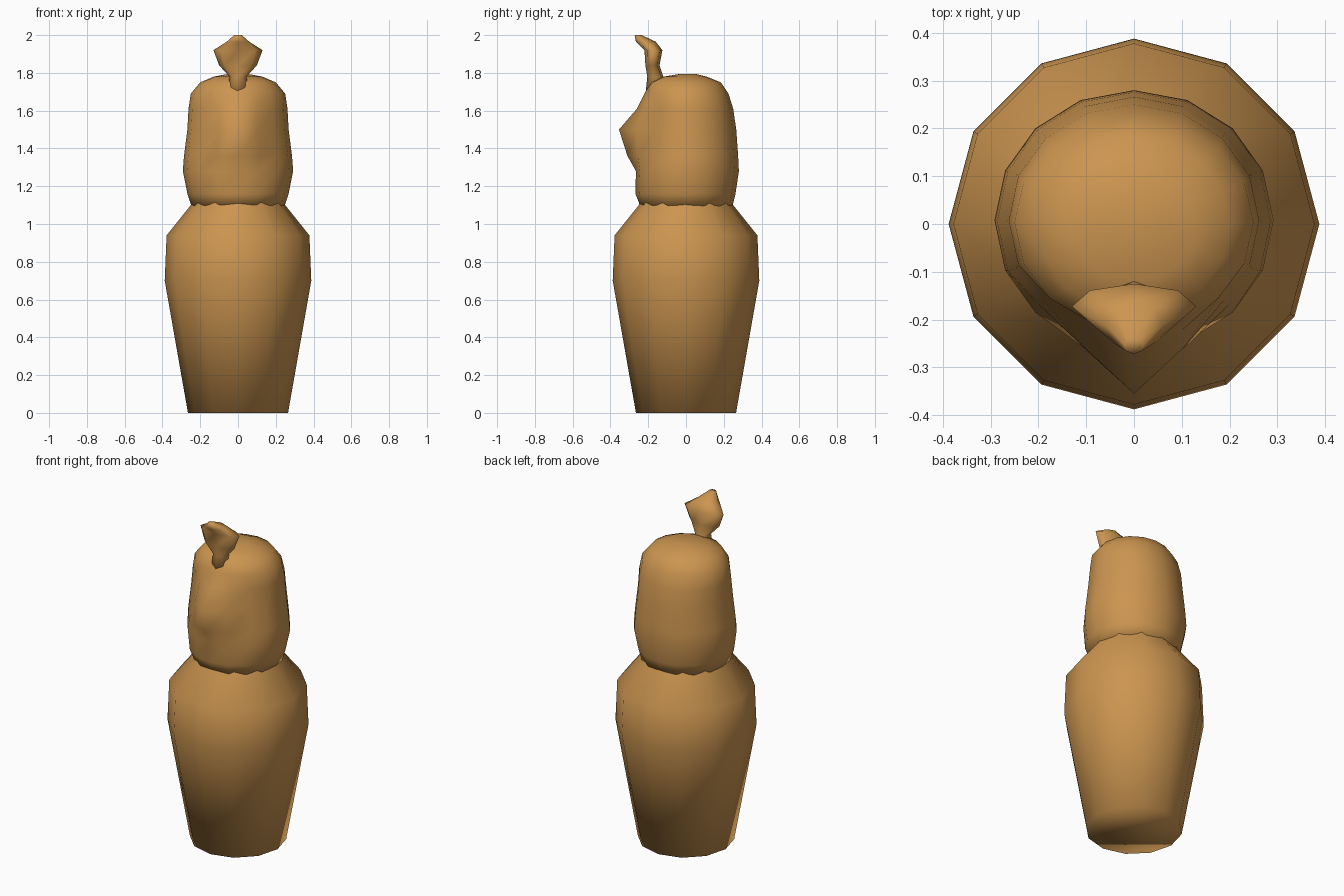
import bpy, bmesh, math

cube = bpy.data.objects.get("Cube")
if cube:
    bpy.data.objects.remove(cube, do_unlink=True)

clay = bpy.data.materials.new("ochre clay")
clay.use_nodes = True
clay.diffuse_color = (0.60, 0.30, 0.08, 1)
clay.node_tree.nodes["Principled BSDF"].inputs["Base Color"].default_value = clay.diffuse_color


def loft(name, rings, sides, shape=None):
    """Skin stacked ovals: each ring is (z, half width, front y, back y)."""
    bm = bmesh.new()
    loops = []
    for z, w, front, back in rings:
        loop = []
        for i in range(sides):
            a = 2 * math.pi * i / sides
            x = w * math.sin(a)
            y = (front + back) / 2 - (back - front) / 2 * math.cos(a)
            if shape:
                x, y = shape(x, y, z, min(i, sides - i))
            loop.append(bm.verts.new((x, y, z)))
        loops.append(loop)
    for low, high in zip(loops, loops[1:]):
        for i in range(sides):
            j = (i + 1) % sides
            bm.faces.new((low[i], low[j], high[j], high[i]))
    bm.faces.new(loops[0][::-1])
    bm.faces.new(loops[-1])
    bmesh.ops.recalc_face_normals(bm, faces=bm.faces)
    for f in bm.faces:
        f.smooth = True
    mesh = bpy.data.meshes.new(name)
    bm.to_mesh(mesh)
    bm.free()
    mesh.materials.append(clay)
    obj = bpy.data.objects.new(name, mesh)
    bpy.context.collection.objects.link(obj)
    return obj


# Jar: tapered body, rounded shoulder, narrow neck
profile = [(0, 0.265), (0.70, 0.388), (0.94, 0.378), (1.10, 0.25), (1.14, 0.24)]
loft("jar_body", [(z, r, -r, r) for z, r in profile], 12)

# Lid head: muzzle pushed out along the front, with eye hollows beside it
muzzle = {1.36: 0.045, 1.50: 0.10, 1.61: 0.025}


def face_shape(x, y, z, step):
    push = muzzle.get(z, 0)
    if step == 0:
        y -= push
    elif step == 1:
        y -= push * 0.25
    elif step == 2 and push:
        y += 0.02
    return x, y


head_rings = [
    (1.09, 0.245, -0.24, 0.245),
    (1.16, 0.268, -0.268, 0.262),
    (1.28, 0.292, -0.265, 0.28),
    (1.36, 0.286, -0.265, 0.276),
    (1.50, 0.268, -0.255, 0.266),
    (1.61, 0.262, -0.235, 0.25),
    (1.69, 0.25, -0.22, 0.225),
    (1.75, 0.20, -0.19, 0.185),
    (1.78, 0.13, -0.12, 0.11),
    (1.795, 0.05, -0.03, 0.05),
]
loft("lid_head", head_rings, 16, face_shape)

# Rearing serpent: thin neck, flared hood, small head bent forward
serpent_rings = [
    (1.68, 0.06, -0.215, -0.11),
    (1.78, 0.045, -0.205, -0.12),
    (1.84, 0.10, -0.215, -0.14),
    (1.92, 0.13, -0.22, -0.125),
    (1.965, 0.06, -0.265, -0.16),
    (2.0, 0.02, -0.272, -0.235),
]
loft("brow_serpent", serpent_rings, 8)
